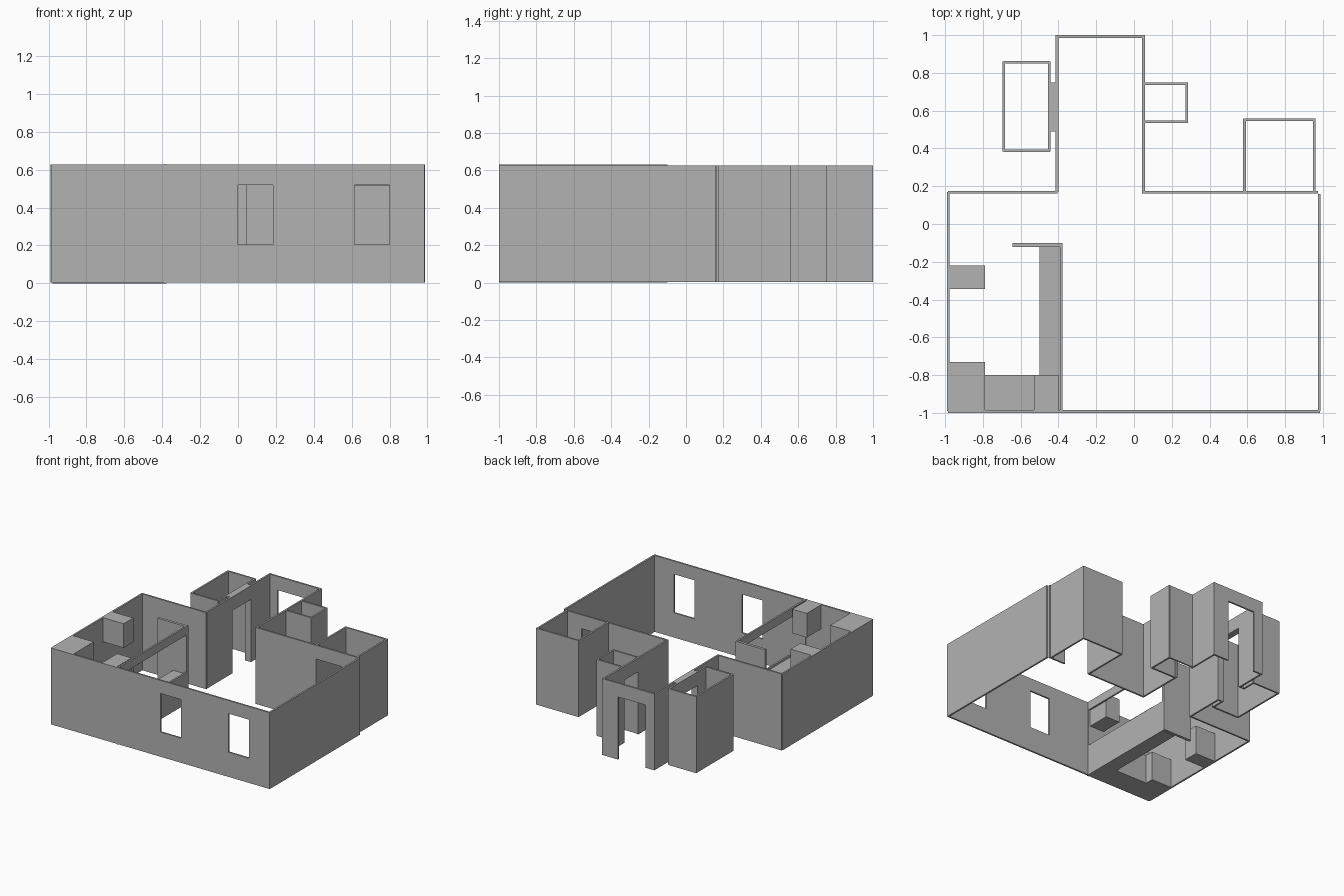
import bpy
import bmesh
from mathutils import Vector

cube = bpy.data.objects.get("Cube")
if cube:
    bpy.data.objects.remove(cube, do_unlink=True)

LOW, TOP = 0.004, 0.627      # wall foot and wall top
DOOR = 0.515                 # door head height
COUNTER = 0.24               # worktop height
THICK = 0.014

grey = bpy.data.materials.new("plaster_grey")
grey.use_nodes = True
colour = (0.45, 0.45, 0.45, 1)
grey.diffuse_color = colour
grey.node_tree.nodes["Principled BSDF"].inputs["Base Color"].default_value = colour


def finish(name, bm):
    bmesh.ops.recalc_face_normals(bm, faces=bm.faces)
    mesh = bpy.data.meshes.new(name)
    bm.to_mesh(mesh)
    bm.free()
    mesh.materials.append(grey)
    obj = bpy.data.objects.new(name, mesh)
    bpy.context.collection.objects.link(obj)
    return obj


def box(name, x, y, z):
    """Solid block from three (low, high) ranges."""
    bm = bmesh.new()
    bmesh.ops.create_cube(bm, size=1)
    for v in bm.verts:
        v.co = [lo + (c + 0.5) * (hi - lo) for c, (lo, hi) in zip(v.co, (x, y, z))]
    return finish(name, bm)


def wall(name, axis, at, span, holes=(), z=(LOW, TOP), thick=THICK):
    """Upright slab along an axis; holes are (start, end, sill, head)."""
    us = sorted({*span, *(u for h in holes for u in h[:2])})
    zs = sorted({*z, *(v for h in holes for v in h[2:])})

    def point(u, v):
        return Vector((u, at, v)) if axis == "x" else Vector((at, u, v))

    bm = bmesh.new()
    grid = {(u, v): bm.verts.new(point(u, v)) for u in us for v in zs}
    for u0, u1 in zip(us, us[1:]):
        for v0, v1 in zip(zs, zs[1:]):
            u, v = (u0 + u1) / 2, (v0 + v1) / 2
            if not any(a < u < b and c < v < d for a, b, c, d in holes):
                bm.faces.new([grid[k] for k in ((u0, v0), (u1, v0), (u1, v1), (u0, v1))])
    bmesh.ops.delete(bm, geom=[v for v in bm.verts if not v.link_faces], context="VERTS")
    # Thicken the pierced sheet into a closed slab
    out = bmesh.ops.extrude_face_region(bm, geom=bm.faces[:], use_keep_orig=True)
    shift = Vector((0, thick, 0)) if axis == "x" else Vector((thick, 0, 0))
    moved = [g for g in out["geom"] if isinstance(g, bmesh.types.BMVert)]
    bmesh.ops.translate(bm, verts=moved, vec=shift)
    return finish(name, bm)


# Main hall
windows = [(0.0, 0.185, 0.205, 0.52), (0.615, 0.80, 0.205, 0.52)]
wall("front_wall", "x", -1.0, (-0.985, 0.985), windows)
wall("right_side_wall", "y", -0.99, (-0.99, 0.17))
wall("left_side_wall", "y", 0.973, (-0.99, 0.16))
wall("hall_back_wall_right", "x", 0.162, (-0.985, -0.404))
wall("hall_back_wall_left", "x", 0.162, (0.043, 0.973), [(0.592, 0.82, LOW, DOOR)])

# Rear passage, with doors to the two side rooms
wall("passage_right_wall", "y", -0.415, (0.17, 1.0), [(0.50, 0.74, LOW, DOOR)])
wall("passage_left_wall", "y", 0.043, (0.17, 1.0), [(0.555, 0.73, LOW, DOOR)])
wall("passage_end_wall", "x", 0.986, (-0.41, 0.05), [(-0.335, -0.085, LOW, DOOR)])

# Right rear room, linked to the passage by a short tunnel
wall("right_room_outer_wall", "y", -0.697, (0.385, 0.86))
wall("right_room_inner_wall", "y", -0.455, (0.385, 0.86), [(0.50, 0.74, LOW, DOOR)])
for part, y in (("front", 0.38), ("back", 0.85)):
    wall(f"right_room_{part}_wall", "x", y, (-0.69, -0.445))
box("tunnel_lintel", (-0.45, -0.405), (0.49, 0.75), (DOOR, TOP))
for part, y in (("front", 0.49), ("back", 0.74)):
    box(f"tunnel_{part}_jamb", (-0.45, -0.405), (y, y + 0.01), (LOW, TOP))

# Small closet beside the passage
wall("closet_outer_wall", "y", 0.272, (0.535, 0.748))
for part, y in (("front", 0.534), ("back", 0.736)):
    wall(f"closet_{part}_wall", "x", y, (0.05, 0.28))

# Left rear room
for part, x in (("inner", 0.578), ("outer", 0.948)):
    wall(f"left_room_{part}_wall", "y", x, (0.17, 0.557))
wall("left_room_back_wall", "x", 0.545, (0.58, 0.96))

# Kitchen partition with a wide serving hatch, and its short return
wall("kitchen_partition", "y", -0.392, (-1.0, -0.10),
     [(-0.98, -0.125, COUNTER + 0.015, 0.56)], z=(0.0, 0.63))
wall("kitchen_return_wall", "x", -0.122, (-0.642, -0.378), thick=0.022)

# Kitchen base units
base = (0.0, COUNTER)
box("front_counter", (-0.80, -0.392), (-0.99, -0.80), base)
box("corner_counter", (-0.98, -0.79), (-0.99, -0.73), base)
box("hatch_counter", (-0.50, -0.392), (-0.81, -0.122), base)
box("side_counter", (-0.98, -0.79), (-0.345, -0.22), base)

# Kitchen wall cupboards
upper = (0.43, TOP)
box("corner_cupboard", (-0.98, -0.79), (-0.99, -0.73), upper)
box("front_cupboard", (-0.53, -0.40), (-0.99, -0.80), upper)
box("side_cupboard", (-0.98, -0.79), (-0.345, -0.22), upper)
